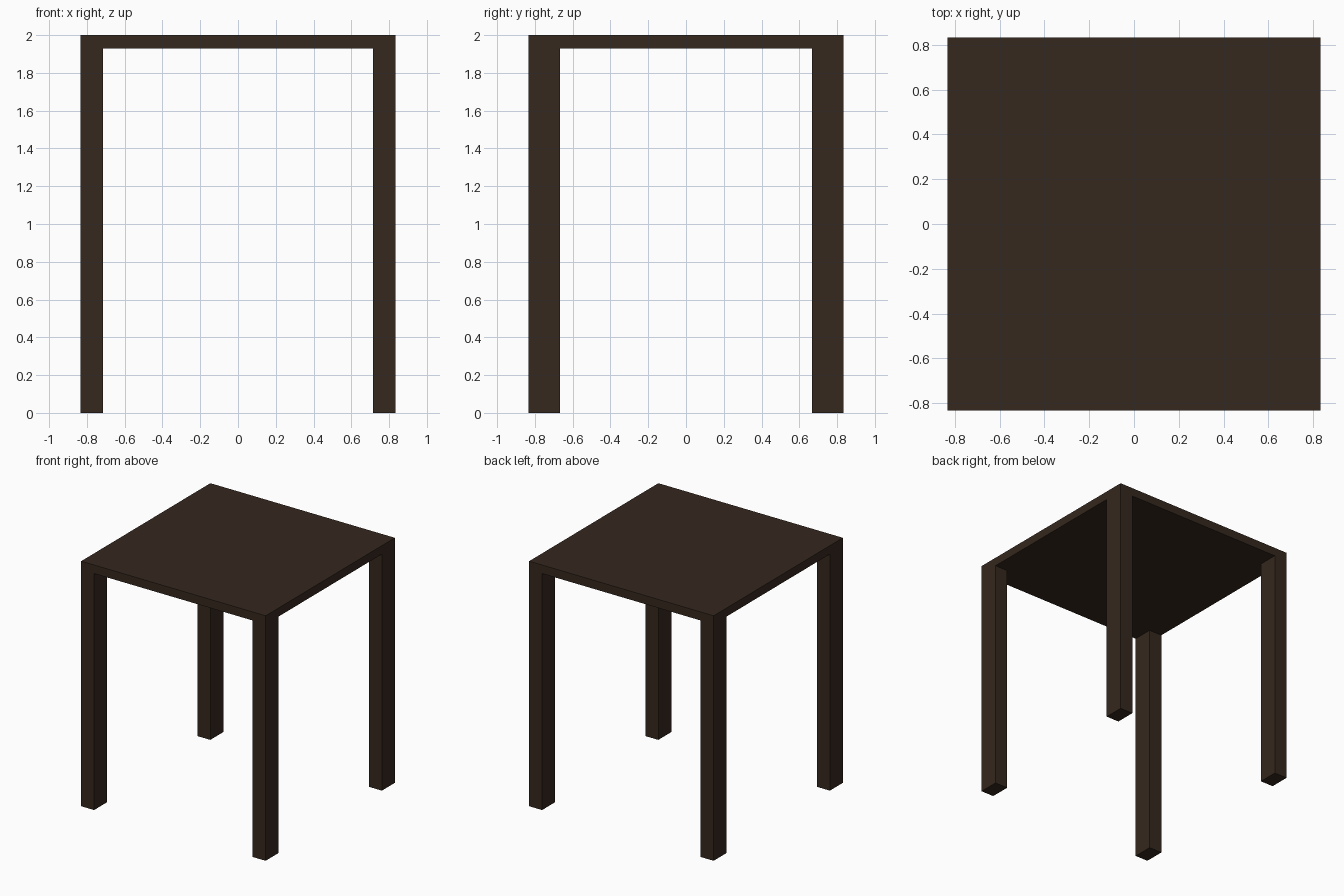
import bpy

if "Cube" in bpy.data.objects:
    bpy.data.objects.remove(bpy.data.objects["Cube"])

wood = bpy.data.materials.new("dark_wood")
wood.diffuse_color = (0.036, 0.021, 0.013, 1)
wood.use_nodes = True
wood.node_tree.nodes["Principled BSDF"].inputs["Base Color"].default_value = wood.diffuse_color

HALF = 0.833            # half width of the square table
TOP, UNDER = 2.0, 1.93  # upper and lower face of the tabletop
LEG_X, LEG_Y = 0.117, 0.167


def box(name, size, centre):
    bpy.ops.mesh.primitive_cube_add(size=1, location=centre)
    ob = bpy.context.object
    ob.name = name
    ob.scale = size
    bpy.ops.object.transform_apply(location=False, rotation=False, scale=True)
    ob.data.materials.append(wood)
    return ob


# Tabletop slab
box("tabletop", (2 * HALF, 2 * HALF, TOP - UNDER), (0, 0, (TOP + UNDER) / 2))

# Four rectangular legs flush with the corners
for side, sx in (("left", -1), ("right", 1)):
    for end, sy in (("front", -1), ("back", 1)):
        box(f"{end}_{side}_leg", (LEG_X, LEG_Y, UNDER),
            (sx * (HALF - LEG_X / 2), sy * (HALF - LEG_Y / 2), UNDER / 2))
